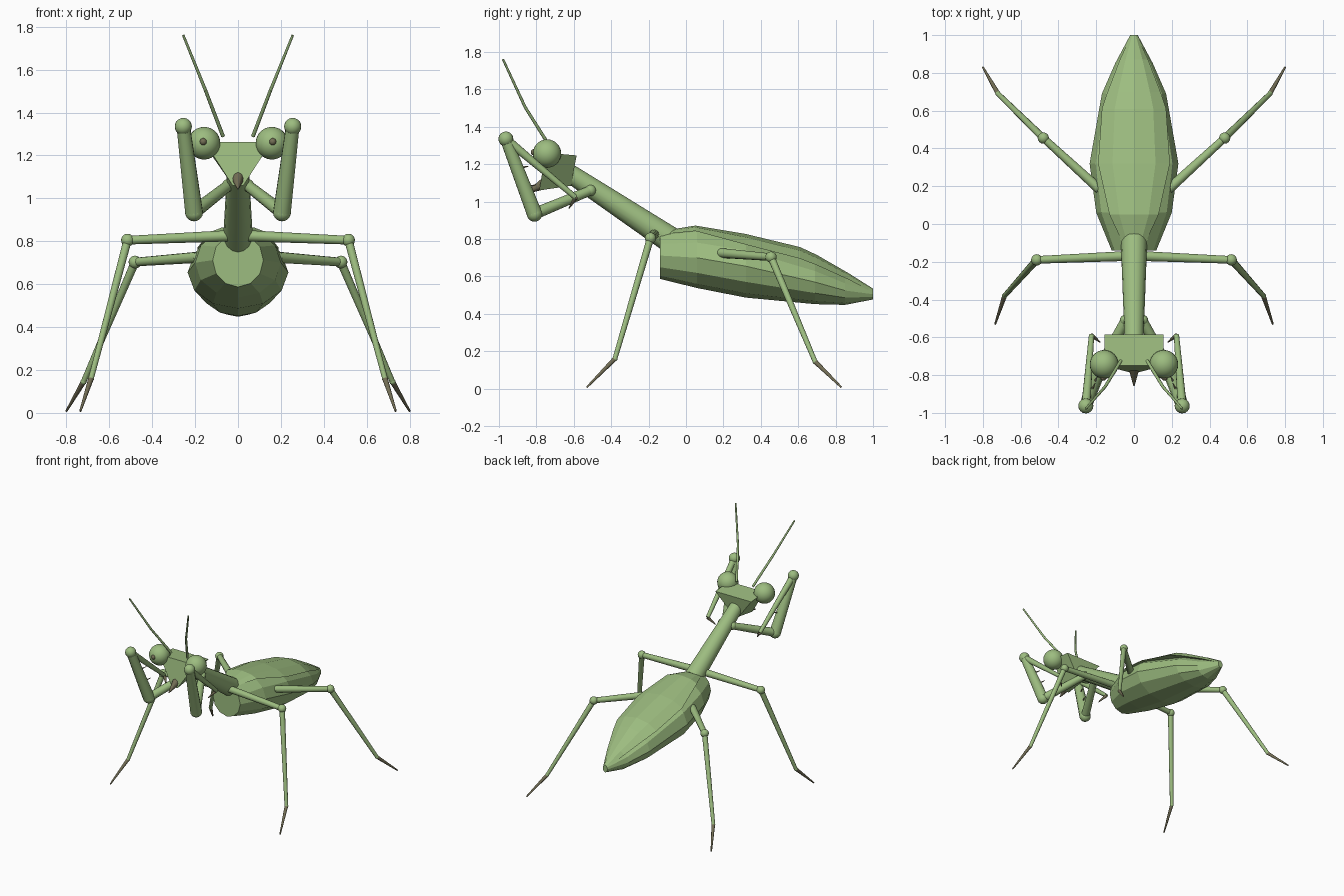
import bpy, bmesh, math
from mathutils import Vector, Matrix

cube = bpy.data.objects.get("Cube")
if cube:
    bpy.data.objects.remove(cube, do_unlink=True)


def make_material(name, rgb):
    mat = bpy.data.materials.new(name)
    mat.use_nodes = True
    mat.diffuse_color = (*rgb, 1)
    mat.node_tree.nodes["Principled BSDF"].inputs["Base Color"].default_value = (*rgb, 1)
    return mat


GREEN = make_material("leaf green", (0.335, 0.505, 0.215))
BROWN = make_material("olive brown", (0.17, 0.155, 0.09))


def finish(bm, name, mat=GREEN, smooth=True):
    bmesh.ops.recalc_face_normals(bm, faces=bm.faces)
    mesh = bpy.data.meshes.new(name)
    bm.to_mesh(mesh)
    bm.free()
    mesh.materials.append(mat)
    obj = bpy.data.objects.new(name, mesh)
    bpy.context.scene.collection.objects.link(obj)
    if smooth:
        bpy.ops.object.select_all(action="DESELECT")
        obj.select_set(True)
        bpy.context.view_layer.objects.active = obj
        bpy.ops.object.shade_smooth_by_angle(angle=math.radians(50))


def add_tube(bm, a, b, r1, r2, sides=12):
    a, b = Vector(a), Vector(b)
    d = b - a
    mat = Matrix.Translation((a + b) / 2) @ d.to_track_quat("Z", "Y").to_matrix().to_4x4()
    bmesh.ops.create_cone(bm, cap_ends=True, segments=sides, radius1=r1, radius2=r2,
                          depth=d.length, matrix=mat)


def add_ball(bm, p, r, u=16, v=10):
    bmesh.ops.create_uvsphere(bm, u_segments=u, v_segments=v, radius=r,
                              matrix=Matrix.Translation(p))


def loft(name, rings):
    bm = bmesh.new()
    loops = [[bm.verts.new(p) for p in ring] for ring in rings]
    n = len(loops[0])
    for a, b in zip(loops, loops[1:]):
        for i in range(n):
            j = (i + 1) % n
            bm.faces.new((a[i], a[j], b[j], b[i]))
    bm.faces.new(loops[0])
    bm.faces.new(loops[-1])
    finish(bm, name, smooth=False)


# Faceted abdomen: y, centre height, half width, half height
SIDES = 12
stations = [(-0.14, 0.712, 0.118, 0.125), (0.06, 0.70, 0.20, 0.162),
            (0.32, 0.655, 0.235, 0.168), (0.69, 0.57, 0.17, 0.118),
            (0.85, 0.525, 0.10, 0.077), (1.0, 0.505, 0.02, 0.028)]
loft("abdomen", [[(rx * math.sin(math.tau * i / SIDES), y, zc + rz * math.cos(math.tau * i / SIDES))
                  for i in range(SIDES)] for y, zc, rx, rz in stations])

# Folded wings: y, half width, edge height, ridge height
wing = [(-0.10, 0.06, 0.828, 0.848), (0.05, 0.13, 0.843, 0.872), (0.32, 0.19, 0.77, 0.827),
        (0.61, 0.17, 0.695, 0.757), (0.70, 0.14, 0.66, 0.715), (0.87, 0.075, 0.583, 0.617),
        (1.0, 0.015, 0.515, 0.535)]
for s, side in ((1, "left"), (-1, "right")):
    loft(side + "_wing", [[(0, y, top), (s * w * 0.6, y, top * 0.7 + edge * 0.3), (s * w, y, edge),
                           (s * w * 0.6, y, edge), (0, y, edge)]
                          for y, w, edge, top in wing])

# Long neck-like thorax
bm = bmesh.new()
add_tube(bm, (0, -0.09, 0.80), (0, -0.62, 1.15), 0.07, 0.05, 16)
finish(bm, "thorax")

# Wedge head: front and back triangles
loft("head", [[(-0.155, y1, z1), (0.155, y1, z1), (0.025, y2, z2), (-0.025, y2, z2)]
              for y1, z1, y2, z2 in ((-0.75, 1.262, -0.785, 1.06), (-0.585, 1.247, -0.615, 1.085))])

# Pointed mouth
bm = bmesh.new()
add_tube(bm, (0, -0.76, 1.095), (0, -0.855, 1.045), 0.03, 0.004, 10)
finish(bm, "mouth", BROWN)

for s, side in ((1, "left"), (-1, "right")):
    def at(x, y, z):
        return Vector((s * x, y, z))

    # Eye and pupil
    bm = bmesh.new()
    add_ball(bm, at(0.158, -0.743, 1.257), 0.076, 24, 14)
    finish(bm, side + "_eye")
    bm = bmesh.new()
    add_ball(bm, at(0.162, -0.813, 1.264), 0.017, 12, 8)
    finish(bm, side + "_pupil", BROWN)

    # Antenna
    bm = bmesh.new()
    root, bend, tip = at(0.07, -0.725, 1.29), at(0.152, -0.86, 1.505), at(0.255, -0.978, 1.76)
    add_tube(bm, root, bend, 0.009, 0.008)
    add_tube(bm, bend, tip, 0.008, 0.006)
    finish(bm, side + "_antenna")

    # Folded raptorial foreleg
    bm = bmesh.new()
    hip, elbow = at(0.045, -0.51, 1.06), at(0.205, -0.81, 0.935)
    wrist, end, claw = at(0.255, -0.963, 1.335), at(0.225, -0.59, 1.022), at(0.18, -0.625, 0.965)
    add_ball(bm, hip, 0.03)
    add_tube(bm, hip, elbow, 0.026, 0.032)
    add_ball(bm, elbow, 0.042)
    add_tube(bm, elbow, wrist, 0.042, 0.032)
    add_ball(bm, wrist, 0.04)
    add_tube(bm, wrist, end, 0.024, 0.014)
    finish(bm, side + "_foreleg")

    # Foreleg claw and spines
    bm = bmesh.new()
    add_tube(bm, end, claw, 0.013, 0.003)
    for t in (0.35, 0.6):
        p = elbow.lerp(wrist, t)
        add_tube(bm, p, p + at(-0.03, 0.06, 0.015), 0.009, 0.002, 8)
    finish(bm, side + "_claw_and_spines", BROWN)

    # Walking legs: hip, knee, ankle, tip
    legs = {"middle": (at(0.05, -0.17, 0.825), at(0.515, -0.19, 0.805),
                       at(0.685, -0.38, 0.16), at(0.735, -0.53, 0.008)),
            "rear": (at(0.19, 0.19, 0.725), at(0.48, 0.455, 0.703),
                     at(0.72, 0.69, 0.145), at(0.80, 0.83, 0.008))}
    for name, (hip, knee, ankle, tip) in legs.items():
        bm = bmesh.new()
        add_ball(bm, hip, 0.025)
        add_tube(bm, hip, knee, 0.026, 0.02)
        add_ball(bm, knee, 0.03)
        add_tube(bm, knee, ankle, 0.02, 0.013)
        add_ball(bm, ankle, 0.014)
        finish(bm, side + "_" + name + "_leg")
        bm = bmesh.new()
        add_tube(bm, ankle, tip, 0.013, 0.005)
        finish(bm, side + "_" + name + "_foot", BROWN)
